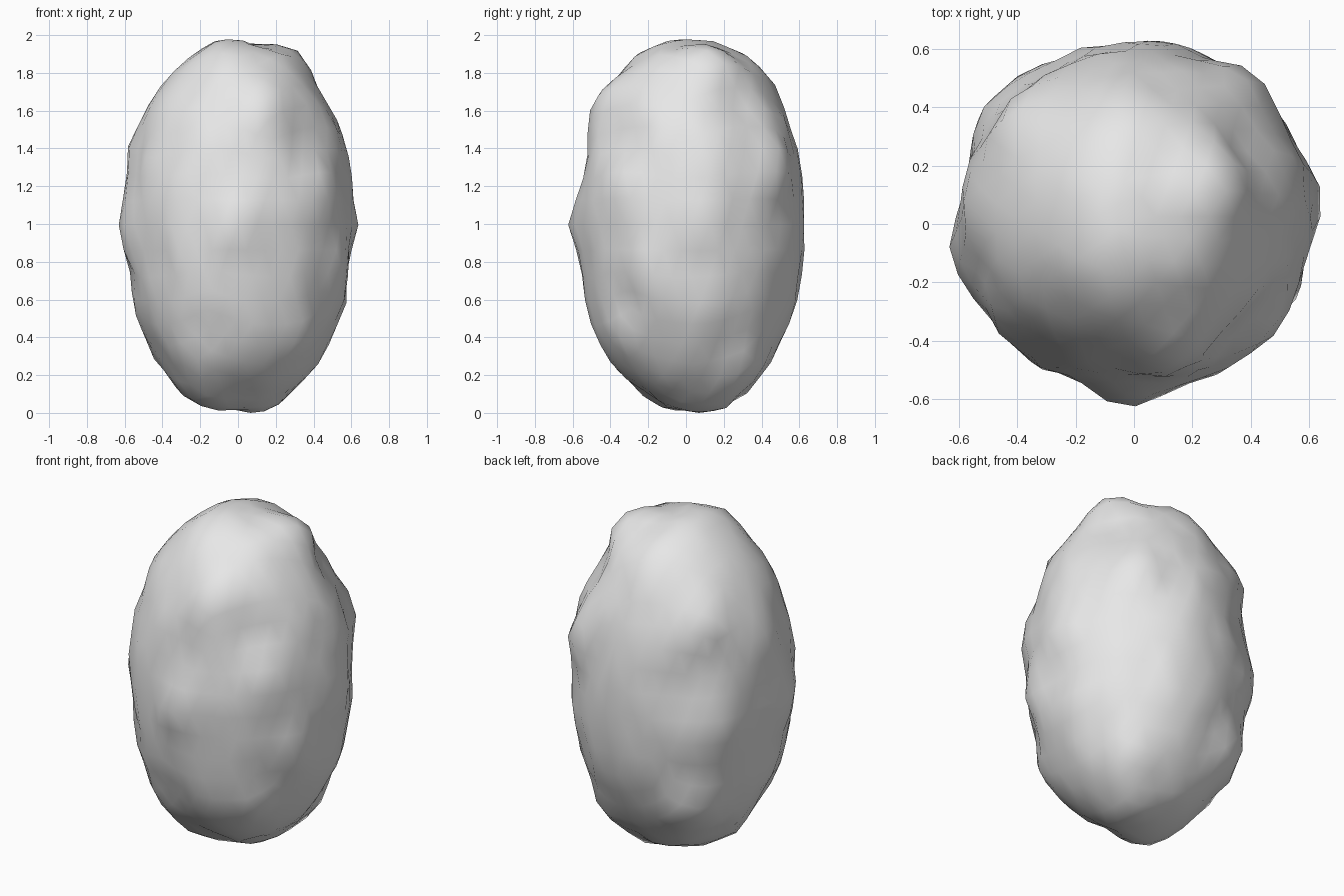
import bpy
import bmesh
import random
from math import cos, sin, radians, sqrt
from mathutils import Vector, noise

cube = bpy.data.objects.get("Cube")
if cube:
    bpy.data.objects.remove(cube, do_unlink=True)

random.seed(7)
WIDTH, HEIGHT = 0.6, 0.98
CENTRE = Vector((0.005, 0.025, 1.0))

# Plain grey stone
stone = bpy.data.materials.new("grey_stone")
stone.use_nodes = True
grey = (0.8, 0.8, 0.8, 1)
stone.diffuse_color = grey
stone.node_tree.nodes["Principled BSDF"].inputs["Base Color"].default_value = grey


def on_surface(turn, z):
    """Point of the plain egg shape at a compass turn and a height."""
    r = WIDTH * sqrt(max(0, 1 - ((z - 1) / HEIGHT) ** 2))
    return CENTRE + Vector((r * cos(radians(turn)), r * sin(radians(turn)), z - 1))


# Knobs and dents: turn, height, reach, push along the normal
FEATURES = [
    (on_surface(turn, z), reach, push) for turn, z, reach, push in (
        # upper part: shoulder peak, notch below it, front brow and ledge
        (25, 1.86, 0.20, 0.07), (32, 1.66, 0.17, -0.06),
        (290, 1.66, 0.22, 0.06), (318, 1.46, 0.17, -0.04),
        (95, 1.72, 0.24, 0.03), (140, 1.50, 0.25, 0.05),
        # belly: side, front and back corners
        (48, 1.30, 0.24, 0.06), (268, 1.00, 0.18, 0.05),
        (192, 1.00, 0.20, 0.04), (175, 1.38, 0.22, 0.03),
        (138, 0.92, 0.28, 0.04), (5, 1.05, 0.22, 0.03),
        (315, 1.20, 0.22, 0.03), (338, 0.75, 0.22, 0.03),
        # foot: lumps around the base
        (135, 0.45, 0.24, 0.07), (45, 0.25, 0.22, 0.05),
        (310, 0.42, 0.20, 0.04), (235, 0.28, 0.20, 0.05),
        (215, 0.08, 0.20, 0.05), (30, 0.08, 0.20, 0.05),
    )
]

# Upright egg-shaped boulder with a rough skin
bm = bmesh.new()
bmesh.ops.create_icosphere(bm, subdivisions=4, radius=1)
for v in bm.verts:
    d = v.co.normalized()
    full = 1 + 0.025 * (2 * abs(d.z) * d.xy.length) ** 2
    p = CENTRE + Vector((d.x * WIDTH, d.y * WIDTH, d.z * HEIGHT)) * full
    n = Vector((d.x / WIDTH, d.y / WIDTH, d.z / HEIGHT)).normalized()
    push = 0.025 * noise.noise(p * 4.5) + random.uniform(-0.008, 0.008)
    for place, reach, height in FEATURES:
        push += height * max(0, 1 - (p - place).length / reach)
    v.co = p + n * push

# Stand it on the ground
low = min(v.co.z for v in bm.verts)
bmesh.ops.translate(bm, verts=bm.verts, vec=(0, 0, -low))

for f in bm.faces:
    f.smooth = True
mesh = bpy.data.meshes.new("boulder")
bm.to_mesh(mesh)
bm.free()
mesh.materials.append(stone)
boulder = bpy.data.objects.new("boulder", mesh)
bpy.context.collection.objects.link(boulder)
